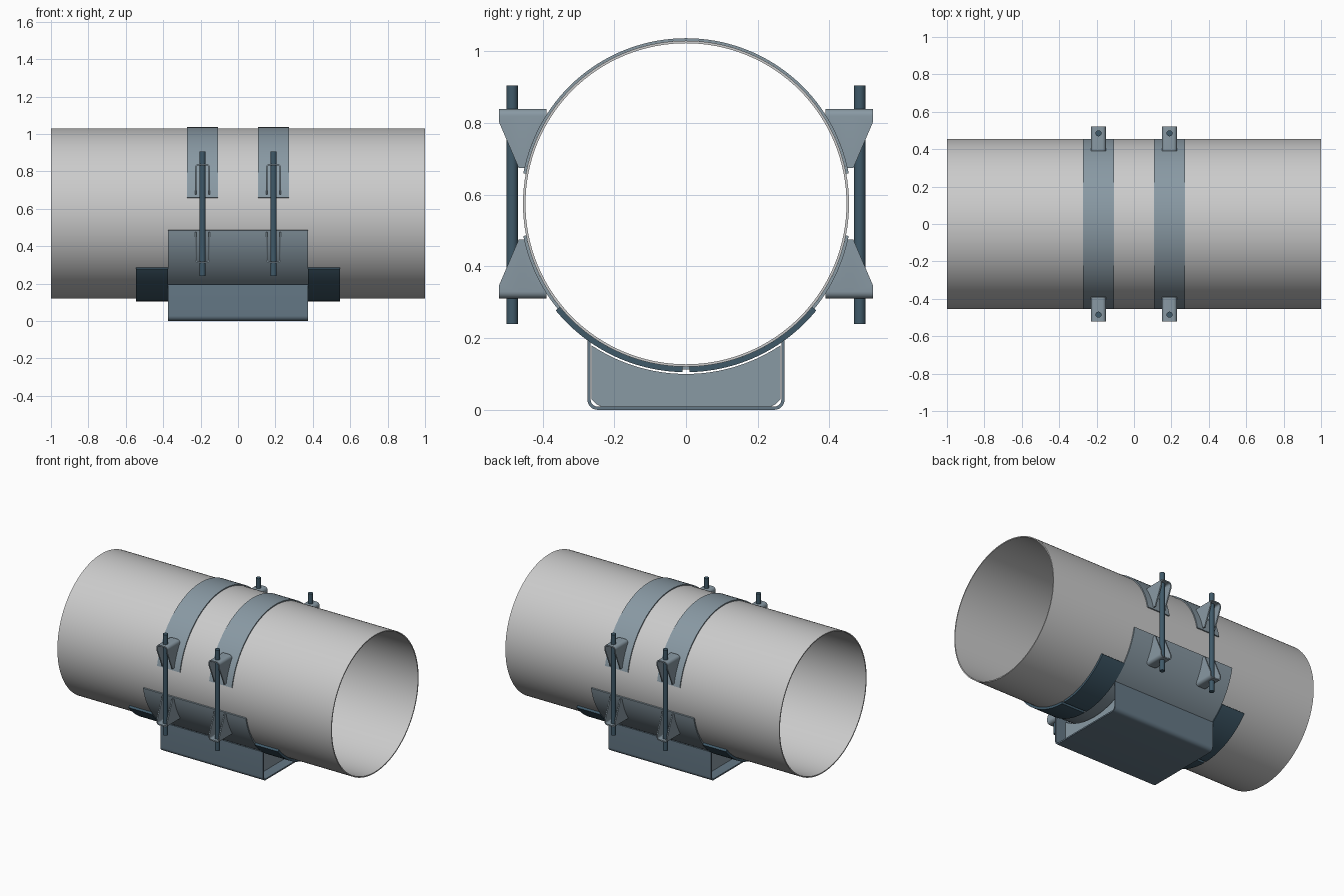
import bpy, bmesh
from math import sin, cos, pi, radians, sqrt

if "Cube" in bpy.data.objects:
    bpy.data.objects.remove(bpy.data.objects["Cube"])

CZ = 0.575            # pipe axis height
R = 0.455             # pipe outer radius
RS = 0.462            # strap / saddle outer radius


def material(name, rgb):
    m = bpy.data.materials.new(name)
    m.diffuse_color = (*rgb, 1)
    m.use_nodes = True
    m.node_tree.nodes["Principled BSDF"].inputs["Base Color"].default_value = m.diffuse_color
    return m


STEEL = material("blue_grey_steel", (0.25, 0.32, 0.37))
PLATE = material("channel_steel", (0.13, 0.19, 0.24))
DARK = material("dark_steel", (0.05, 0.10, 0.14))


def finish(name, bm, mat=None):
    bmesh.ops.recalc_face_normals(bm, faces=bm.faces)
    me = bpy.data.meshes.new(name)
    bm.to_mesh(me)
    bm.free()
    ob = bpy.data.objects.new(name, me)
    bpy.context.collection.objects.link(ob)
    if mat:
        me.materials.append(mat)
    bpy.ops.object.select_all(action='DESELECT')
    bpy.context.view_layer.objects.active = ob
    ob.select_set(True)
    bpy.ops.object.shade_smooth_by_angle(angle=radians(30))
    return ob


def loft(name, rings, mat=None, closed=False):
    """Skin equal-length closed rings; cap the ends with quads unless closed."""
    bm = bmesh.new()
    vs = [[bm.verts.new(p) for p in r] for r in rings]
    n, k = len(vs), len(vs[0])
    for i in range(n if closed else n - 1):
        a, b = vs[i], vs[(i + 1) % n]
        for j in range(k):
            bm.faces.new((a[j], a[(j + 1) % k], b[(j + 1) % k], b[j]))
    if not closed:
        for r in (vs[0], vs[-1]):
            for j in range(k // 2 - 1):
                bm.faces.new((r[j], r[j + 1], r[k - 2 - j], r[k - 1 - j]))
    return finish(name, bm, mat)


def strip(name, outer, inner, x0, x1, mat=None, closed=False):
    """Plate between two y-z polylines, extruded from x0 to x1."""
    rings = [[(x0, *o), (x1, *o), (x1, *i), (x0, *i)] for o, i in zip(outer, inner)]
    return loft(name, rings, mat, closed)


def arc(r, a0, a1, n=48, cy=0.0, cz=CZ):
    return [(cy + r * cos(radians(a0 + (a1 - a0) * i / n)),
             cz + r * sin(radians(a0 + (a1 - a0) * i / n))) for i in range(n + 1)]


# Pipe
strip("pipe", arc(R, 0, 360, 128)[:-1], arc(0.448, 0, 360, 128)[:-1], -1, 1, closed=True)

# Lower saddle
strip("saddle", arc(RS + 0.001, 191.2, 348.8, 64), arc(R, 191.2, 348.8, 64), -0.375, 0.375, STEEL)

# Wear pads at both saddle ends, split along the bottom
for s, end in ((-1, "left"), (1, "right")):
    for a0, a1, side in ((219.3, 268.8, "back"), (271.2, 320.7, "front")):
        strip(f"wear_pad_{end}_{side}", arc(0.470, a0, a1, 24), arc(R, a0, a1, 24),
              s * 0.375, s * 0.545, DARK)


# Base channel with rounded bottom corners
def channel_line(w, z, top, r):
    left = arc(r, 180, 270, 8, -w + r, z + r)
    right = arc(r, 270, 360, 8, w - r, z + r)
    return [(-w, top)] + left + right + [(w, top)]


strip("base_channel", channel_line(0.275, 0.0, 0.195, 0.028),
      channel_line(0.266, 0.009, 0.195, 0.019), -0.375, 0.375, PLATE)

# Gusset plates inside the channel, scooped to clear the saddle
top, bottom = [], []
for i in range(41):
    y = -0.264 + 0.528 * i / 40
    top.append((y, CZ - sqrt(0.475 ** 2 - y * y)))
    bottom.append((y, max(0.009, 0.009 + abs(y) - 0.244)))
for x, n in ((-0.30, "left"), (0.30, "right")):
    strip(f"gusset_{n}", top, bottom, x - 0.006, x + 0.006, STEEL)


# Folded clamp lug: U section whose legs follow the strap and taper outward
def lug(name, x, sy, sz):
    t, w, zt, r = 0.008, 0.040, 0.265, 0.02      # heights relative to pipe axis
    stations = [(0.39, 0.24), (0.41, 0.213), (0.43, 0.169), (0.442, 0.134),
                (0.451, 0.10), (0.467, 0.10), (0.522, 0.228)]

    def u_line(w, zt, r, zb):
        return ([(-w, zb)] + arc(r, 180, 90, 6, -w + r, zt - r)
                + arc(r, 90, 0, 6, w - r, zt - r) + [(w, zb)])

    rings = []
    for y, zb in stations:
        loop = u_line(w, zt, r, zb) + u_line(w - t, zt - t, r - t, zb)[::-1]
        rings.append([(x + px, sy * y, CZ + sz * pz) for px, pz in loop])
    loft(name, rings, STEEL)


# Straps, lugs and tie rods
for x, n in ((-0.19, "left"), (0.19, "right")):
    strip(f"strap_{n}", arc(RS, 10.6, 169.4, 64), arc(R, 10.6, 169.4, 64),
          x - 0.083, x + 0.083, STEEL)
    for sy, side in ((-1, "front"), (1, "back")):
        lug(f"upper_lug_{n}_{side}", x, sy, 1)
        lug(f"lower_lug_{n}_{side}", x, sy, -1)
        bpy.ops.mesh.primitive_cylinder_add(vertices=32, radius=0.016, depth=0.665,
                                            location=(x, sy * 0.485, 0.5725))
        rod = bpy.context.object
        rod.name = f"tie_rod_{n}_{side}"
        rod.data.materials.append(DARK)
        bpy.ops.object.shade_smooth_by_angle(angle=radians(30))
